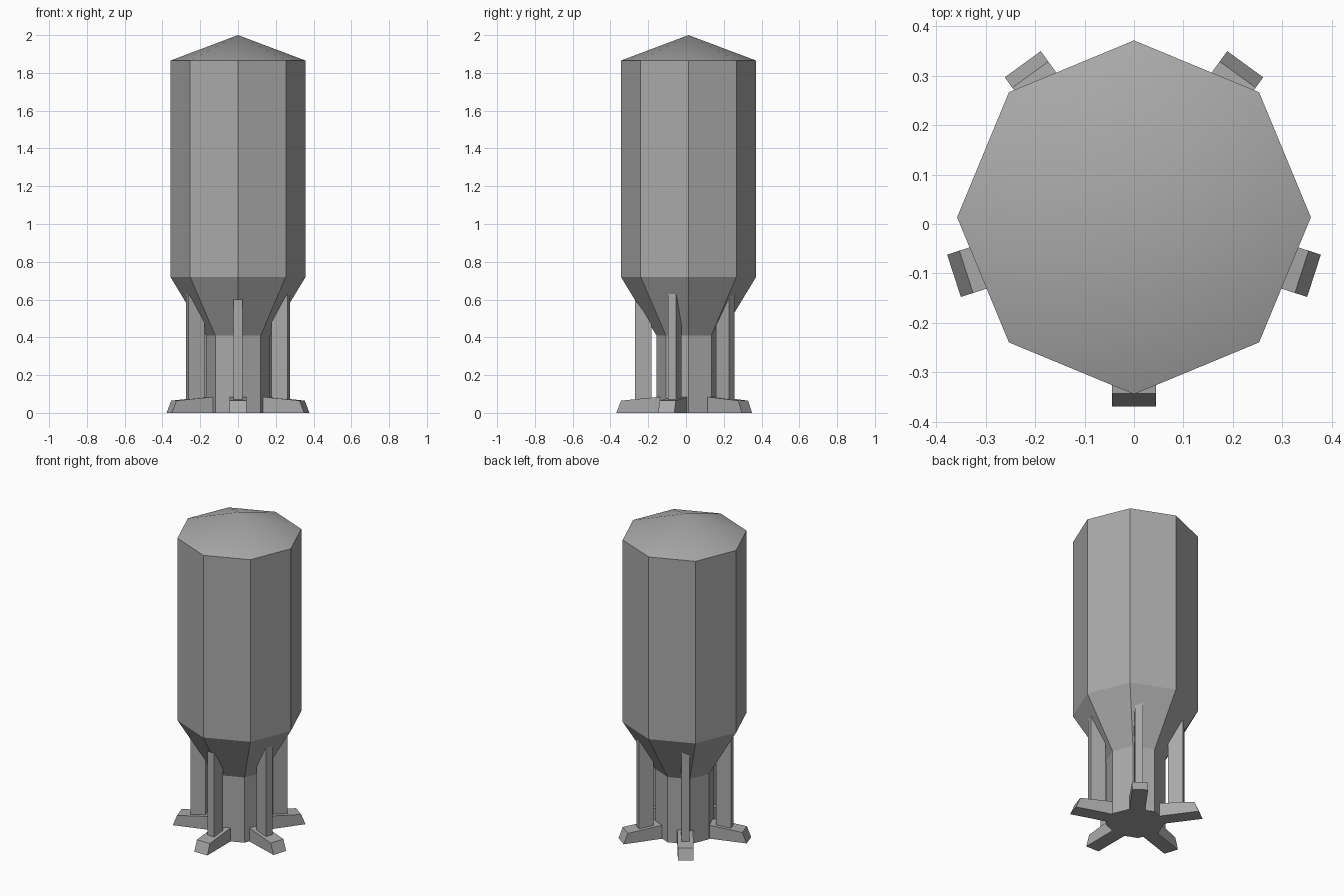
import bpy, bmesh
from math import sin, cos, radians

CENTRE_Y = 0.0135   # axis of the tank
SIDES = 8

cube = bpy.data.objects.get("Cube")
if cube:
    bpy.data.objects.remove(cube, do_unlink=True)

grey = bpy.data.materials.new("plain grey")
grey.use_nodes = True
colour = (0.4, 0.4, 0.4, 1)
grey.diffuse_color = colour
grey.node_tree.nodes["Principled BSDF"].inputs["Base Color"].default_value = colour


def finish(name, bm, smooth=False):
    bmesh.ops.recalc_face_normals(bm, faces=bm.faces)
    for face in bm.faces:
        face.smooth = smooth
    mesh = bpy.data.meshes.new(name)
    bm.to_mesh(mesh)
    bm.free()
    mesh.materials.append(grey)
    obj = bpy.data.objects.new(name, mesh)
    obj.location.y = CENTRE_Y
    bpy.context.collection.objects.link(obj)
    return obj


def ring(bm, radius, z):
    angles = [radians(360 * i / SIDES) for i in range(SIDES)]
    return [bm.verts.new((radius * cos(a), radius * sin(a), z)) for a in angles]


def bridge(bm, low, high):
    for i in range(SIDES):
        j = (i + 1) % SIDES
        bm.faces.new((low[i], low[j], high[j], high[i]))


def radial_prism(name, profile, half_width, angle):
    """Extrude a (radius, z) profile sideways and point it along angle."""
    bm = bmesh.new()
    sides = []
    for w in (-half_width, half_width):
        sides.append([bm.verts.new((r, w, z)) for r, z in profile])
        bm.faces.new(sides[-1])
    n = len(profile)
    for i in range(n):
        j = (i + 1) % n
        bm.faces.new((sides[0][i], sides[0][j], sides[1][j], sides[1][i]))
    finish(name, bm).rotation_euler.z = radians(angle)


# Column, funnel and tank wall
bm = bmesh.new()
rings = [ring(bm, r, z) for r, z in ((0.17, 0), (0.17, 0.41), (0.358, 0.72), (0.358, 1.865))]
bm.faces.new(rings[0])
for low, high in zip(rings, rings[1:]):
    bridge(bm, low, high)
finish("tank_body", bm)

# Smooth pointed roof
bm = bmesh.new()
eave = ring(bm, 0.358, 1.865)
apex = bm.verts.new((0, 0, 2))
for i in range(SIDES):
    bm.faces.new((eave[i], eave[(i + 1) % SIDES], apex))
finish("roof", bm, smooth=True)

# Five struts standing on five splayed feet
strut = [(0.195, 0.05), (0.283, 0.05), (0.283, 0.63), (0.195, 0.5)]
foot = [(0.1, 0), (0.383, 0), (0.357, 0.065), (0.1, 0.09)]
for i in range(5):
    angle = -90 + 72 * i
    # Strut tops end inside the funnel
    radial_prism(f"strut_{i + 1}", strut if i else strut[:2] + [(0.283, 0.6), (0.195, 0.48)], 0.023, angle)
    radial_prism(f"foot_{i + 1}", foot, 0.045, angle)
